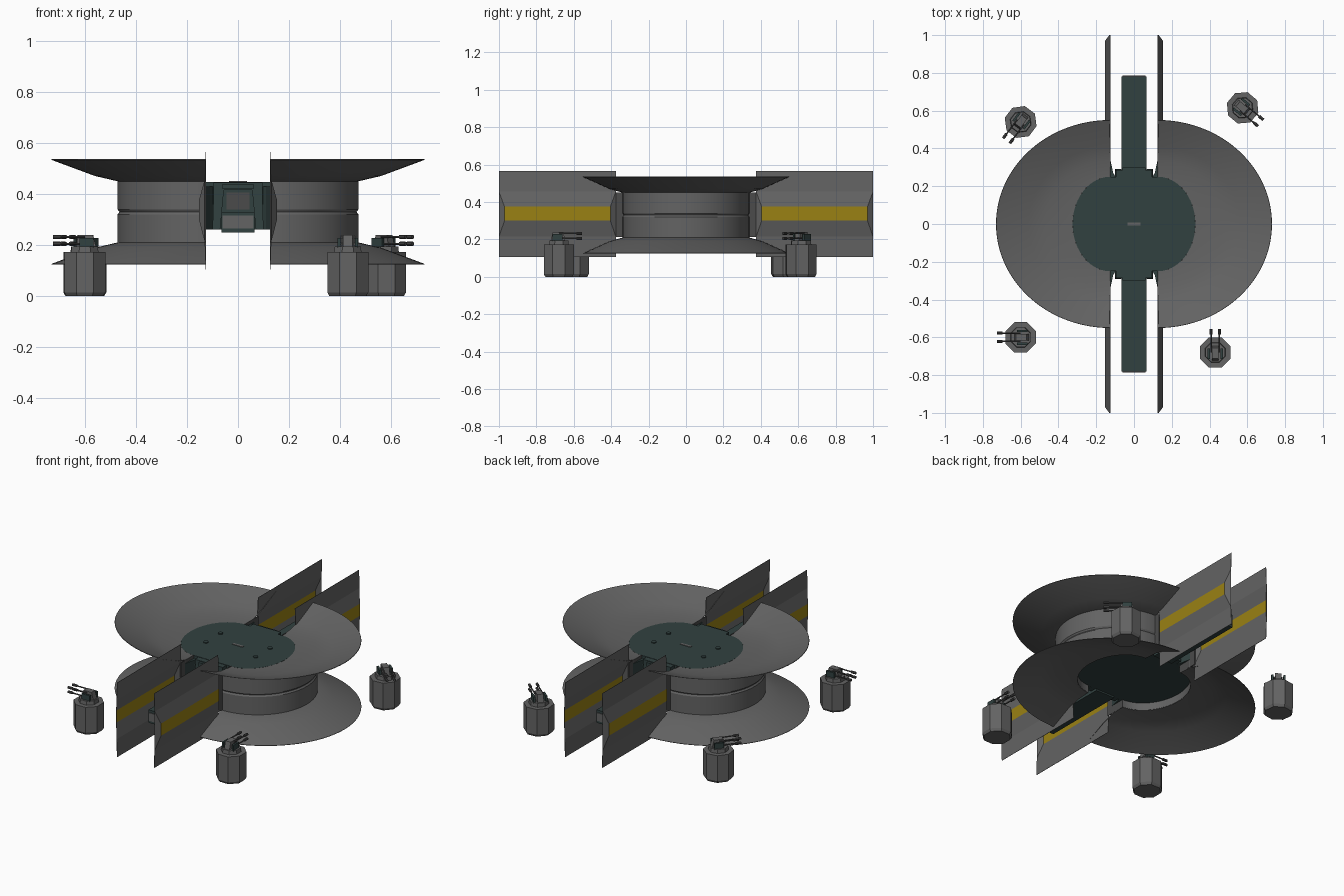
import bpy, bmesh, math
from mathutils import Matrix, Vector

if "Cube" in bpy.data.objects:
    bpy.data.objects.remove(bpy.data.objects["Cube"], do_unlink=True)


def material(name, rgb):
    m = bpy.data.materials.new(name)
    m.use_nodes = True
    m.diffuse_color = (*rgb, 1)
    m.node_tree.nodes["Principled BSDF"].inputs["Base Color"].default_value = (*rgb, 1)
    return m


GREY = material("hull grey", (0.125, 0.125, 0.125))
DARK = material("dark grey", (0.07, 0.07, 0.07))
TEAL = material("dark teal", (0.031, 0.053, 0.051))
YELLOW = material("warning yellow", (0.32, 0.22, 0.007))


def finish(bm, name, mats, thickness=0, mirror=(), smooth=False):
    bmesh.ops.recalc_face_normals(bm, faces=bm.faces)
    me = bpy.data.meshes.new(name)
    bm.to_mesh(me)
    bm.free()
    for m in mats:
        me.materials.append(m)
    ob = bpy.data.objects.new(name, me)
    bpy.context.collection.objects.link(ob)
    if thickness:
        s = ob.modifiers.new("Thickness", "SOLIDIFY")
        s.thickness = thickness
        s.offset = 0
    if mirror:
        mod = ob.modifiers.new("Mirror", "MIRROR")
        mod.use_axis = ["X" in mirror, "Y" in mirror, False]
        mod.use_mirror_merge = False
    if smooth:
        bpy.ops.object.select_all(action="DESELECT")
        ob.select_set(True)
        bpy.context.view_layer.objects.active = ob
        bpy.ops.object.convert(target="MESH")
        bpy.ops.object.shade_smooth_by_angle(angle=math.radians(25))
    return ob


def prism(bm, bottom, top, z0, z1):
    """Join two outlines of equal length into a closed solid."""
    a = [bm.verts.new((x, y, z0)) for x, y in bottom]
    b = [bm.verts.new((x, y, z1)) for x, y in top]
    n = len(a)
    bm.faces.new(a[::-1])
    bm.faces.new(b)
    for i in range(n):
        bm.faces.new((a[i], a[(i + 1) % n], b[(i + 1) % n], b[i]))


def box(bm, x0, x1, y0, y1, z0, z1):
    r = [(x0, y0), (x1, y0), (x1, y1), (x0, y1)]
    prism(bm, r, r, z0, z1)


def ngon(r, n, cx=0, cy=0):
    return [(cx + r * math.cos((i + .5) * math.tau / n),
             cy + r * math.sin((i + .5) * math.tau / n)) for i in range(n)]


GAP = 0.125
MID = 0.33
ARC = 48


def half_ring(name, profile):
    """Sweep (reach in x, reach in y, height) points round half an ellipse."""
    bm = bmesh.new()
    rows = []
    for rx, ry, z in profile:
        rows.append([])
        for i in range(ARC + 1):
            a = math.pi * (i / ARC - 0.5)
            rows[-1].append(bm.verts.new((GAP + (rx - GAP) * math.cos(a), ry * math.sin(a), z)))
    for p, q in zip(rows, rows[1:]):
        for i in range(ARC):
            bm.faces.new((p[i], p[i + 1], q[i + 1], q[i]))
    return finish(bm, name, [GREY], 0.003, "X", True)


# Upper and lower dishes with the drum between them
dish = [(0.325, 0.25, 0.115), (0.47, 0.337, 0.121), (0.56, 0.41, 0.142), (0.73, 0.55, 0.205)]
half_ring("upper_dish", [(x, y, MID + h) for x, y, h in dish])
half_ring("lower_dish", [(x, y, MID - h) for x, y, h in dish])
half_ring("drum", [(0.47, 0.337, 0.45), (0.47, 0.337, 0.34), (0.463, 0.331, MID),
                   (0.47, 0.337, 0.32), (0.47, 0.337, 0.21)])
half_ring("lower_collar", [(0.325, 0.25, 0.215), (0.325, 0.25, 0.265)])

# Central hub, a rounded slab with four hatches
bm = bmesh.new()
outline = []
for side in (1, -1):
    for i in range(ARC // 2 + 1):
        a = math.pi * (i * 2 / ARC - 0.5)
        outline.append((side * (GAP + 0.2 * math.cos(a)), side * 0.25 * math.sin(a)))
prism(bm, outline, outline, 0.26, 0.447)
finish(bm, "hub", [TEAL])
bm = bmesh.new()
for x in (-0.17, 0.17):
    for y in (-0.07, 0.07):
        o = ngon(0.014, 12, x, y)
        prism(bm, o, o, 0.445, 0.453)
finish(bm, "hub_hatches", [TEAL])
bm = bmesh.new()
box(bm, -0.035, 0.035, -0.008, 0.008, 0.445, 0.45)
finish(bm, "hub_centre_plate", [GREY])

# End plates closing the drum along the central gap
bm = bmesh.new()
box(bm, GAP, GAP + 0.005, 0.25, 0.38, 0.212, 0.45)
finish(bm, "gap_plates", [DARK], 0, "XY")

# Long blast walls, each with a pressed-out yellow panel
bm = bmesh.new()
rim = [(0.375, 0.215), (1, 0.215), (1, 0.455), (0.375, 0.455)]
panel = [(0.405, 0.30), (0.97, 0.30), (0.97, 0.375), (0.405, 0.375)]
outer = [bm.verts.new((0.130, y, z)) for y, z in rim]
inner = [bm.verts.new((0.152, y, z)) for y, z in panel]
for i in range(4):
    j = (i + 1) % 4
    bm.faces.new((outer[i], outer[j], inner[j], inner[i]))
bm.faces.new(inner).material_index = 1
for a, b, z in ((0, 1, 0.105), (3, 2, 0.565)):
    ends = [bm.verts.new((0.126, y, z)) for y in (1, 0.375)]
    bm.faces.new((outer[a], outer[b], *ends))
finish(bm, "blast_walls", [GREY, YELLOW], 0.002, "XY")

# Docking ramps with a grey end plate
bm = bmesh.new()
box(bm, -0.065, 0.065, 0.25, 0.78, 0.25, 0.33)
box(bm, -0.065, 0.065, -0.78, -0.25, 0.25, 0.33)
finish(bm, "docking_ramps", [TEAL])
bm = bmesh.new()
box(bm, -0.06, 0.06, 0.779, 0.785, 0.265, 0.315)
box(bm, -0.06, 0.06, -0.785, -0.779, 0.265, 0.315)
finish(bm, "ramp_end_plates", [GREY])

# Dock gates: slanted posts, lintel and outer brackets
bm = bmesh.new()
foot = [(0.07, 0.245), (0.1, 0.245), (0.1, 0.29), (0.07, 0.29)]
head = [(0.055, 0.245), (0.095, 0.245), (0.095, 0.28), (0.055, 0.28)]
prism(bm, foot, head, 0.26, 0.42)
wedge = [(0.095, 0.245), (GAP, 0.245), (GAP, 0.34), (0.11, 0.27)]
prism(bm, wedge, wedge, 0.26, 0.43)
box(bm, 0, 0.095, 0.245, 0.285, 0.415, 0.445)
box(bm, 0, 0.06, 0.28, 0.3, 0.42, 0.44)
finish(bm, "dock_gates", [TEAL], 0, "XY")
bm = bmesh.new()
box(bm, 0, 0.045, 0.245, 0.255, 0.34, 0.405)
finish(bm, "dock_doors", [DARK], 0, "XY")


# Gun turrets: octagonal tower, tapered head, four barrels
def turret(name, x, y, heading):
    place = Matrix.Translation((x, y, 0)) @ Matrix.Rotation(heading, 4, "Z")
    bm = bmesh.new()
    prism(bm, ngon(0.078, 8), ngon(0.087, 8), 0, 0.015)
    prism(bm, ngon(0.087, 8), ngon(0.087, 8), 0.015, 0.172)
    bm.transform(place)
    finish(bm, name + "_tower", [GREY])
    bm = bmesh.new()
    prism(bm, ngon(0.058, 8), ngon(0.055, 8), 0.17, 0.195)
    block = [(-0.045, -0.018), (0.035, -0.018), (0.035, 0.018), (-0.045, 0.018)]
    prism(bm, block, [(px * 0.7, py) for px, py in block], 0.19, 0.24)
    bm.transform(place)
    finish(bm, name + "_head", [GREY])
    bm = bmesh.new()
    for s in (-1, 1):
        box(bm, -0.035, 0.02, s * 0.034 - 0.006, s * 0.034 + 0.006, 0.19, 0.228)
    bm.transform(place)
    finish(bm, name + "_cheeks", [TEAL])
    bm = bmesh.new()
    for s in (-1, 1):
        for z in (0.205, 0.232):
            for start, end, r in ((0, 0.095, 0.004), (0.095, 0.125, 0.008)):
                bmesh.ops.create_cone(
                    bm, cap_ends=True, segments=8, radius1=r, radius2=r, depth=end - start,
                    matrix=Matrix.Translation(Vector(((start + end) / 2, s * 0.022, z)))
                    @ Matrix.Rotation(math.pi / 2, 4, "Y"))
    bm.transform(place)
    finish(bm, name + "_barrels", [DARK])


turret("front_right_turret", -0.6, -0.6, math.pi)
turret("front_left_turret", 0.43, -0.68, math.pi / 2)
turret("back_left_turret", 0.575, 0.615, math.radians(-40))
turret("back_right_turret", -0.6, 0.54, math.radians(-127))
